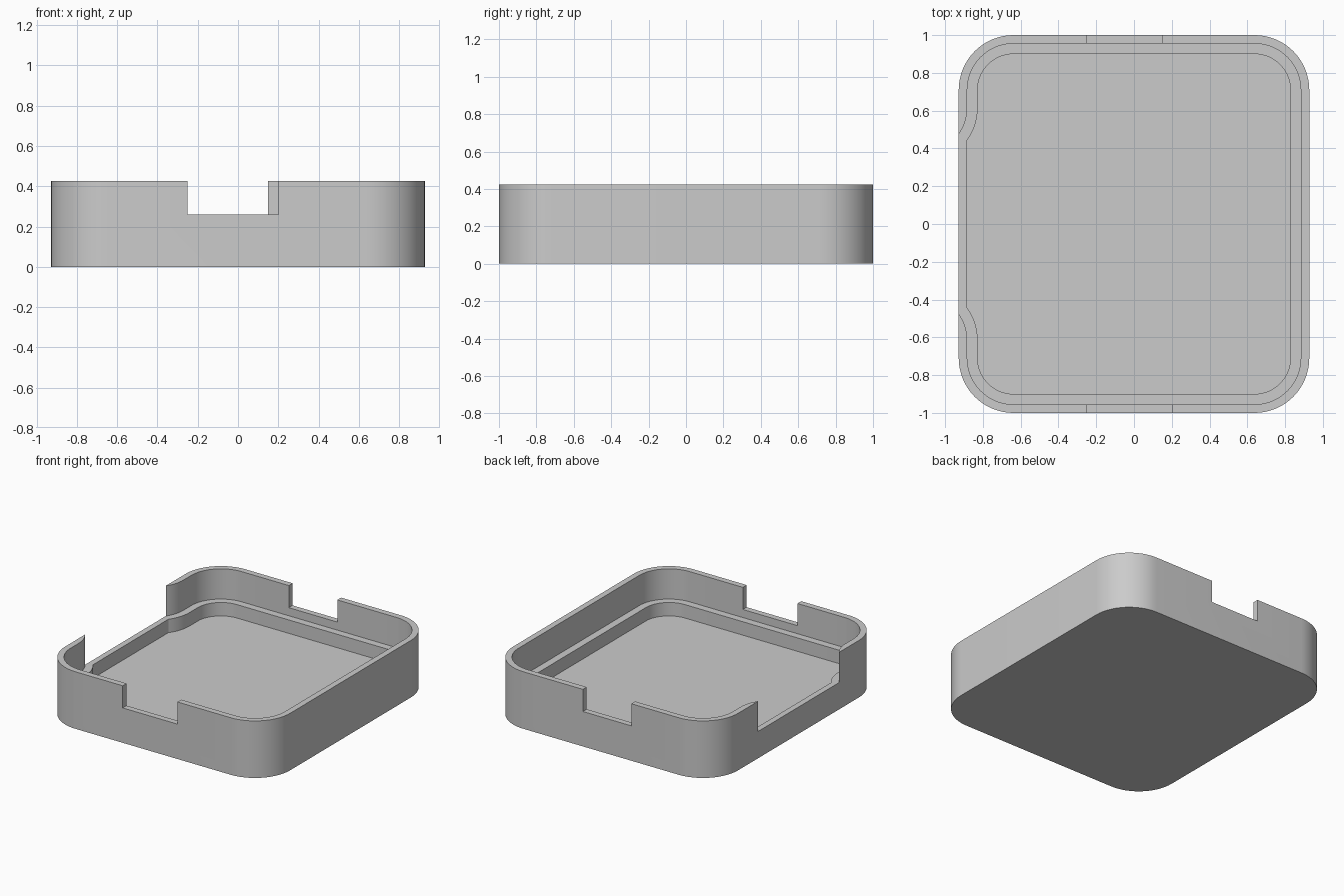
import bpy, bmesh, math

if "Cube" in bpy.data.objects:
    bpy.data.objects.remove(bpy.data.objects["Cube"])

HALF_X, HALF_Y, HEIGHT = 0.928, 1.0, 0.425
CORNER = (0.638, 0.71)          # shared centre of all corner arcs
LEDGE_Z, FLOOR_Z, NOTCH_Z = 0.20, 0.10, 0.26
FLARE = (-1.123, 0.615)         # centre of the arcs at the side opening

grey = bpy.data.materials.new("plain grey")
grey.diffuse_color = (0.6, 0.6, 0.6, 1)
grey.use_nodes = True
grey.node_tree.nodes["Principled BSDF"].inputs["Base Color"].default_value = grey.diffuse_color


def arc(cx, cy, r, a0, a1, n=16):
    return [(cx + r * math.cos(math.radians(a0 + (a1 - a0) * i / n)),
             cy + r * math.sin(math.radians(a0 + (a1 - a0) * i / n))) for i in range(n + 1)]


def upper_half(r, opening_x=None):
    """Outline for y > 0 from right to left, optionally flared out to opening_x."""
    cx, cy = CORNER
    pts = arc(cx, cy, r, 0, 90) + arc(-cx, cy, r, 90, 180)
    if opening_x is not None:
        flare_r = -cx - r - FLARE[0]
        end = math.degrees(math.acos((opening_x - FLARE[0]) / flare_r))
        pts += arc(*FLARE, flare_r, 0, -end, 10)
    return pts


def prism(name, half, z0, z1):
    """Mirror a half outline across y = 0 and extrude it."""
    outline = half + [(x, -y) for x, y in reversed(half)]
    bm = bmesh.new()
    face = bm.faces.new([bm.verts.new((x, y, z0)) for x, y in outline])
    ext = bmesh.ops.extrude_face_region(bm, geom=[face])
    for v in ext["geom"]:
        if isinstance(v, bmesh.types.BMVert):
            v.co.z = z1
    bmesh.ops.recalc_face_normals(bm, faces=bm.faces)
    mesh = bpy.data.meshes.new(name)
    bm.to_mesh(mesh)
    bm.free()
    mesh.materials.append(grey)
    obj = bpy.data.objects.new(name, mesh)
    bpy.context.collection.objects.link(obj)
    return obj


def box(name, x0, x1, y, z0):
    obj = prism(name, [(x1, 0.1), (x0, 0.1)], z0, 0.6)
    obj.location.y = y
    return obj


# Outer body
tray = prism("tray", upper_half(HALF_X - CORNER[0]), 0, HEIGHT)

# Cavities: wide one above the ledge, narrower one down to the floor
cutters = [
    prism("upper_cavity", upper_half(0.245, -0.96), LEDGE_Z, 0.6),
    prism("lower_cavity", upper_half(0.19, -0.884), FLOOR_Z, 0.55),
    # Notches in the front and back walls
    box("front_notch", -0.25, 0.20, -1.0, NOTCH_Z),
    box("back_notch", -0.25, 0.15, 1.0, NOTCH_Z),
]

bpy.context.view_layer.objects.active = tray
tray.select_set(True)
for cutter in cutters:
    mod = tray.modifiers.new(cutter.name, "BOOLEAN")
    mod.operation, mod.solver, mod.object = "DIFFERENCE", "EXACT", cutter
    bpy.ops.object.modifier_apply(modifier=mod.name)
    bpy.data.objects.remove(cutter)

bpy.ops.object.shade_smooth_by_angle(angle=math.radians(30))
